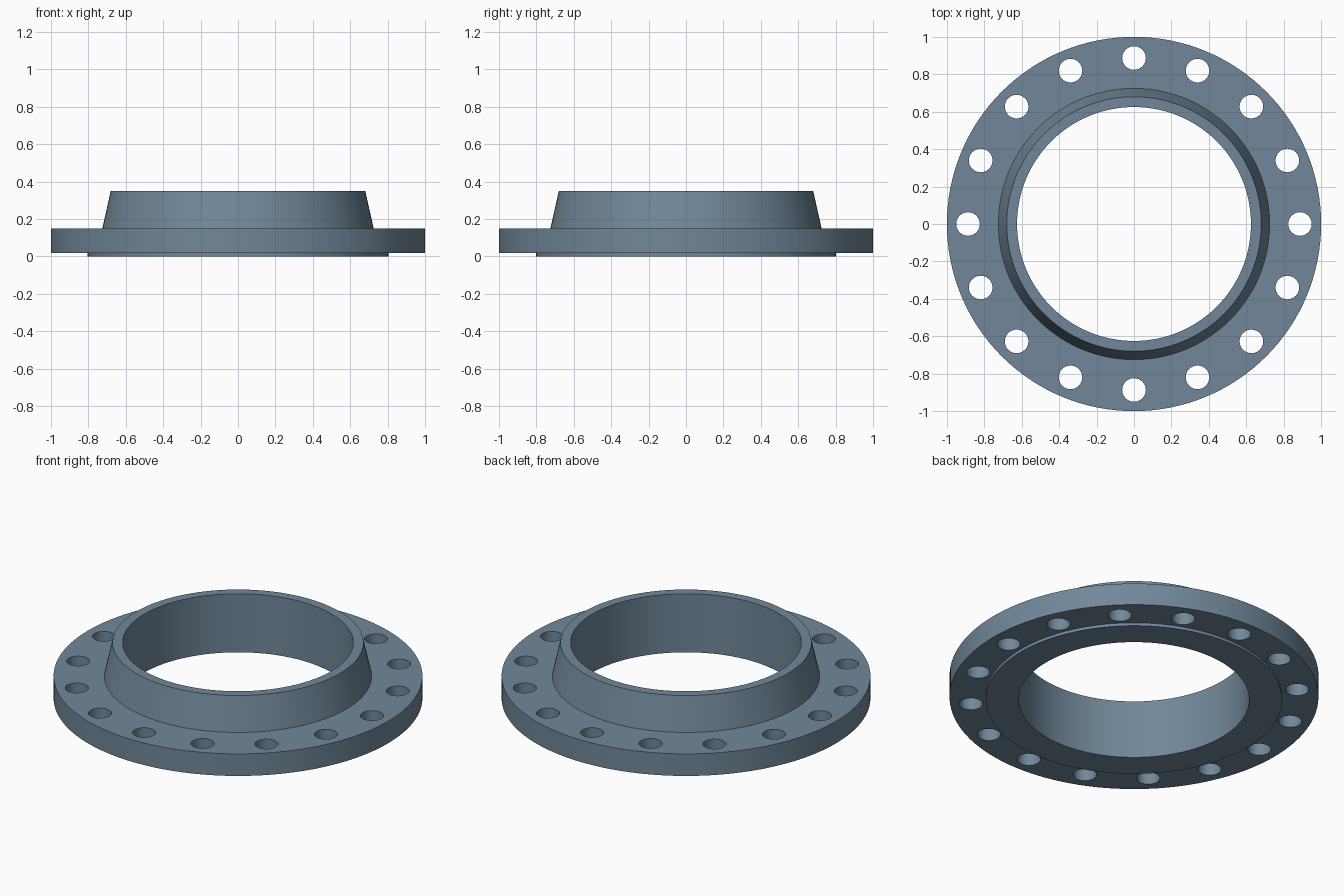
import bpy, bmesh
from math import cos, sin, tau, radians

if "Cube" in bpy.data.objects:
    bpy.data.objects.remove(bpy.data.objects["Cube"])

SEGMENTS = 128
BOLTS, BOLT_CIRCLE, BOLT_RADIUS = 16, 0.887, 0.063

# Flange cross-section (radius, height): bore, raised face, plate, tapered hub
PROFILE = [(0.625, 0), (0.803, 0), (0.803, 0.018), (1.0, 0.018),
           (1.0, 0.15), (0.725, 0.15), (0.68, 0.35), (0.625, 0.35)]


def add_object(name, bm):
    bmesh.ops.recalc_face_normals(bm, faces=bm.faces)
    mesh = bpy.data.meshes.new(name)
    bm.to_mesh(mesh)
    bm.free()
    obj = bpy.data.objects.new(name, mesh)
    bpy.context.collection.objects.link(obj)
    return obj


# Weld neck flange body, revolved around z
bm = bmesh.new()
rings = [[bm.verts.new((r * cos(tau * i / SEGMENTS), r * sin(tau * i / SEGMENTS), z))
          for r, z in PROFILE] for i in range(SEGMENTS)]
for i in range(SEGMENTS):
    a, b = rings[i], rings[(i + 1) % SEGMENTS]
    for j in range(len(PROFILE)):
        k = (j + 1) % len(PROFILE)
        bm.faces.new((a[j], b[j], b[k], a[k]))
flange = add_object("weld_neck_flange", bm)

# Blue-grey steel
steel = bpy.data.materials.new("blue_grey_steel")
steel.diffuse_color = (0.165, 0.245, 0.32, 1)
steel.use_nodes = True
steel.node_tree.nodes["Principled BSDF"].inputs["Base Color"].default_value = steel.diffuse_color
flange.data.materials.append(steel)

# Ring of bolt hole cutters
bm = bmesh.new()
for i in range(BOLTS):
    a = tau * i / BOLTS
    hole = bmesh.ops.create_cone(bm, cap_ends=True, segments=32, depth=0.4,
                                 radius1=BOLT_RADIUS, radius2=BOLT_RADIUS)
    bmesh.ops.translate(bm, verts=hole["verts"],
                        vec=(BOLT_CIRCLE * cos(a), BOLT_CIRCLE * sin(a), 0.1))
cutter = add_object("bolt_hole_cutter", bm)
cutter.data.materials.append(steel)

# Drill the bolt holes
mod = flange.modifiers.new("bolt_holes", 'BOOLEAN')
mod.operation, mod.solver, mod.object = 'DIFFERENCE', 'EXACT', cutter
bpy.context.view_layer.objects.active = flange
flange.select_set(True)
bpy.ops.object.modifier_apply(modifier=mod.name)
bpy.data.objects.remove(cutter)

bpy.ops.object.shade_smooth_by_angle(angle=radians(30))
